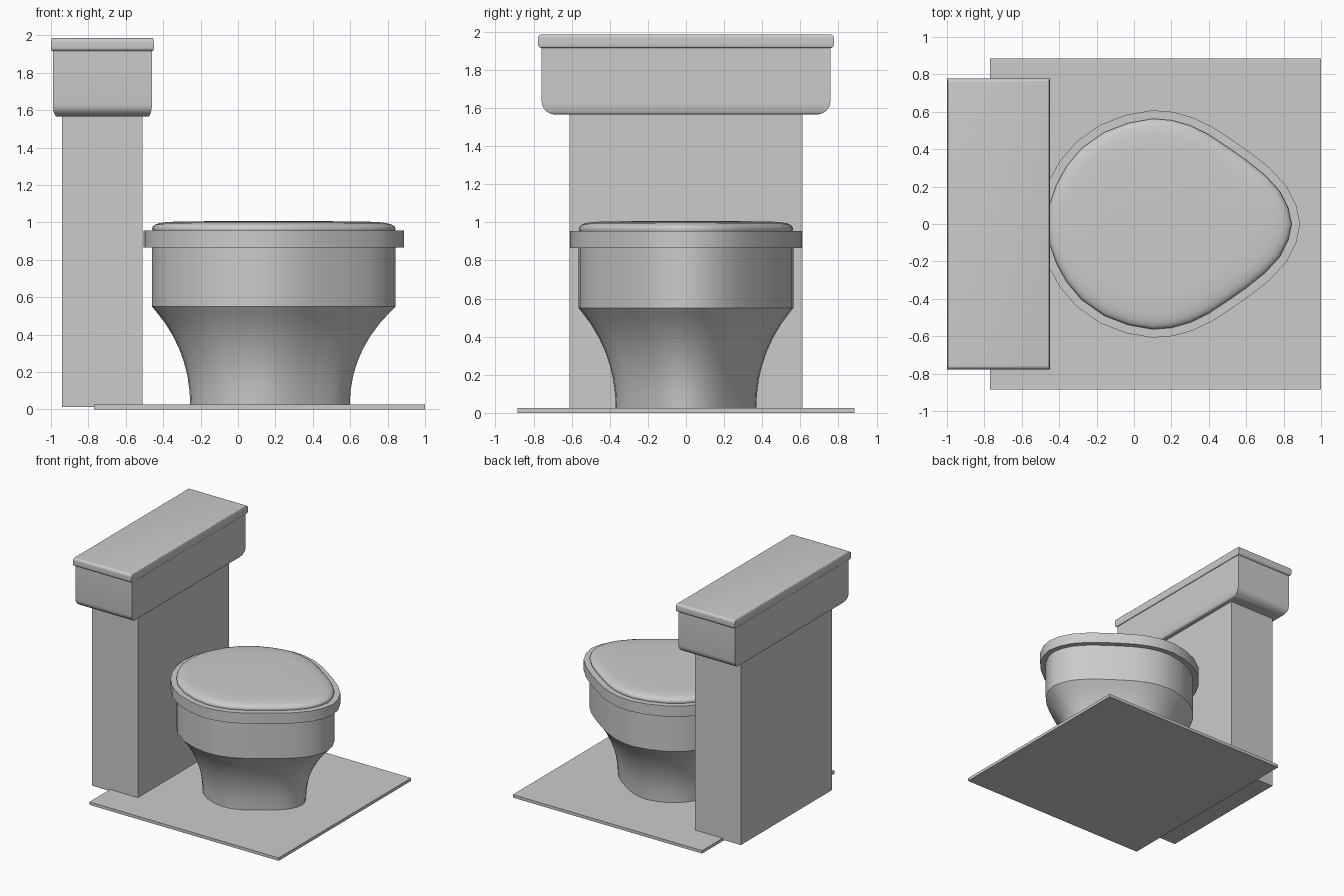
import bpy
import bmesh
import math
from mathutils import Vector

cube = bpy.data.objects.get("Cube")
if cube:
    bpy.data.objects.remove(cube, do_unlink=True)

GREY = (0.6, 0.6, 0.6, 1)
ceramic = bpy.data.materials.new("light grey")
ceramic.use_nodes = True
ceramic.diffuse_color = GREY
ceramic.node_tree.nodes["Principled BSDF"].inputs["Base Color"].default_value = GREY


def loft(name, rings, angle=35):
    """Skin a stack of matching rings and close both ends."""
    bm = bmesh.new()
    loops = [[bm.verts.new(p) for p in ring] for ring in rings]
    n = len(loops[0])
    for low, high in zip(loops, loops[1:]):
        for i in range(n):
            j = (i + 1) % n
            bm.faces.new((low[i], low[j], high[j], high[i]))
    bm.faces.new(loops[0][::-1])
    bm.faces.new(loops[-1])
    bmesh.ops.recalc_face_normals(bm, faces=bm.faces)
    mesh = bpy.data.meshes.new(name)
    bm.to_mesh(mesh)
    bm.free()
    mesh.materials.append(ceramic)
    obj = bpy.data.objects.new(name, mesh)
    bpy.context.collection.objects.link(obj)
    bpy.ops.object.select_all(action="DESELECT")
    obj.select_set(True)
    bpy.context.view_layer.objects.active = obj
    bpy.ops.object.shade_smooth_by_angle(angle=math.radians(angle))
    return obj


def rect(x0, x1, y, z, dx=0, dy=0):
    """Rectangle ring centred on y = 0, inset by dx and dy."""
    x0, x1, y = x0 + dx, x1 - dx, y - dy
    return [(x0, -y, z), (x1, -y, z), (x1, y, z), (x0, y, z)]


def block(name, x0, x1, y, z0, z1, bottom=None, top=None, steps=6):
    """Box whose bottom or top edge may be rounded by (dx, dy, dz)."""
    rings = []
    quarter = [math.pi / 2 * i / steps for i in range(steps + 1)]
    if bottom:
        dx, dy, dz = bottom
        rings += [rect(x0, x1, y, z0 + dz * (1 - math.cos(a)),
                       dx * (1 - math.sin(a)), dy * (1 - math.sin(a))) for a in quarter]
    else:
        rings.append(rect(x0, x1, y, z0))
    if top:
        dx, dy, dz = top
        rings += [rect(x0, x1, y, z1 - dz * (1 - math.sin(a)),
                       dx * (1 - math.cos(a)), dy * (1 - math.cos(a))) for a in quarter]
    else:
        rings.append(rect(x0, x1, y, z1))
    return loft(name, rings)


# Half of the egg-shaped bowl outline, mirrored to the other side
HALF = [(-0.46, 0), (-0.45, 0.11), (-0.415, 0.21), (-0.36, 0.31), (-0.28, 0.405),
        (-0.16, 0.49), (-0.03, 0.54), (0.1, 0.563), (0.2, 0.555), (0.3, 0.527),
        (0.4, 0.478), (0.5, 0.412), (0.6, 0.342), (0.7, 0.262), (0.78, 0.175),
        (0.825, 0.085), (0.843, 0)]
EGG = [Vector(p) for p in HALF] + [Vector((x, -y)) for x, y in HALF[-2:0:-1]]
CENTRE = Vector((0.132, 0))


def egg(z, scale=1.0, grow=0.0):
    """Egg ring at height z, scaled about its centre or grown evenly outwards."""
    ring = []
    for i, p in enumerate(EGG):
        along = EGG[(i + 1) % len(EGG)] - EGG[i - 1]
        out = Vector((-along.y, along.x)).normalized()
        q = CENTRE + (p - CENTRE) * scale + out * grow
        ring.append((q.x, q.y, z))
    return ring


# Floor plate and the upright behind the bowl
block("floor_plate", -0.77, 1.0, 0.885, 0, 0.025)
block("wall_column", -0.94, -0.51, 0.61, 0.012, 1.57)

# Water tank and its lid
block("tank", -0.99, -0.46, 0.757, 1.565, 1.915, bottom=(0.022, 0.075, 0.065))
block("tank_lid", -1.0, -0.45, 0.777, 1.915, 1.985,
      bottom=(0.008, 0.02, 0.02), top=(0.008, 0.02, 0.02))

# Flared pedestal
FLARE = [(0.02, 0.654), (0.1, 0.661), (0.18, 0.68), (0.25, 0.71), (0.32, 0.752),
         (0.39, 0.808), (0.46, 0.88), (0.51, 0.945), (0.55, 1.0)]
loft("pedestal", [egg(z, s) for z, s in FLARE])

# Bowl, seat ring and cushioned lid
loft("bowl", [egg(0.55), egg(0.87)])
loft("seat_ring", [egg(0.865, grow=0.045), egg(0.955, grow=0.045)])
CUSHION = [(0.955, 0.995), (0.966, 1.0), (0.978, 0.992), (0.988, 0.97), (0.996, 0.93),
           (1.002, 0.86), (1.005, 0.72), (1.006, 0.45)]
loft("seat_lid", [egg(z, s) for z, s in CUSHION], angle=50)
